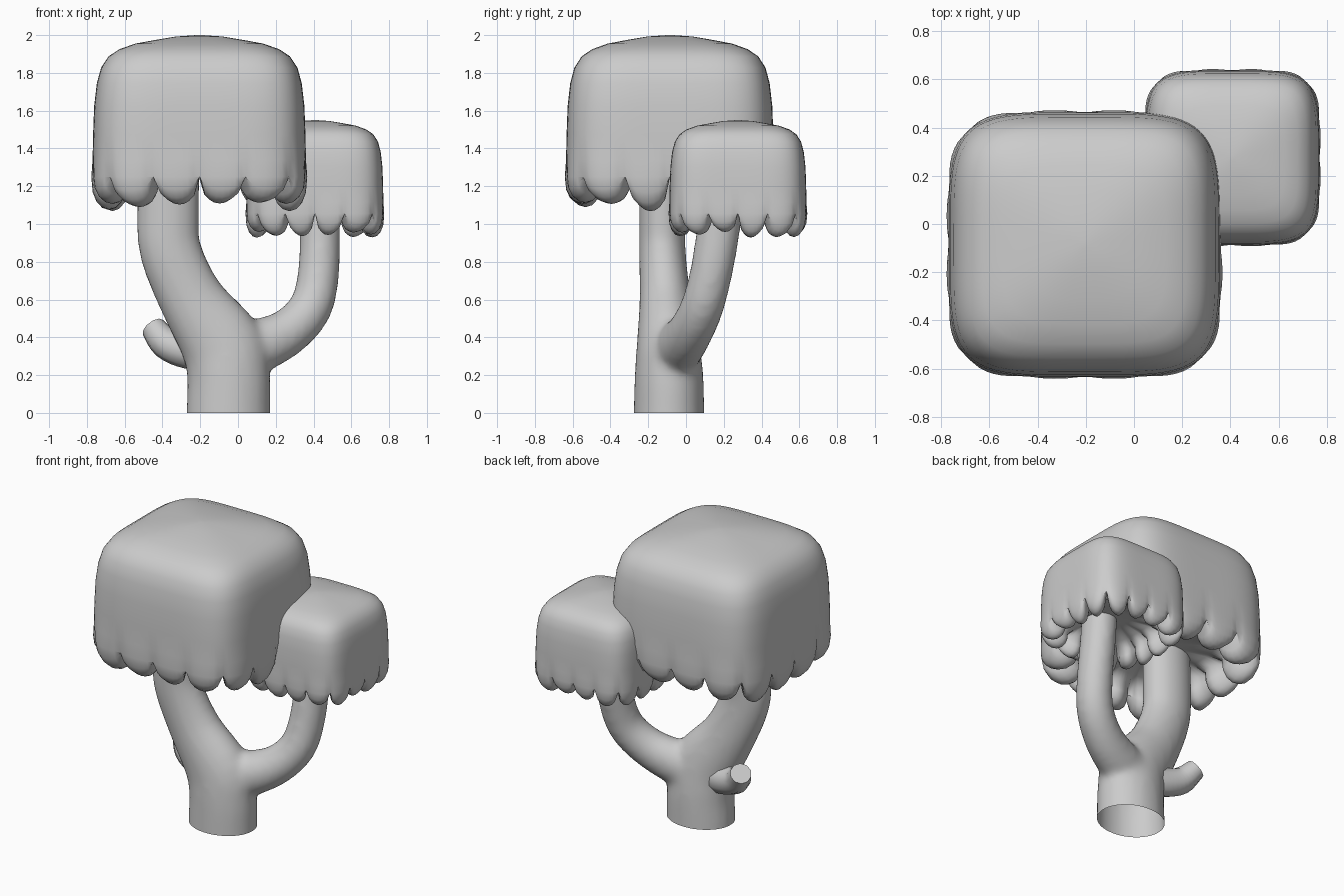
import bpy, bmesh, math, random
from mathutils import Vector

if "Cube" in bpy.data.objects:
    bpy.data.objects.remove(bpy.data.objects["Cube"])

random.seed(4)
grey = bpy.data.materials.new("plain grey")
grey.diffuse_color = (0.6, 0.6, 0.6, 1)
grey.use_nodes = True
grey.node_tree.nodes["Principled BSDF"].inputs["Base Color"].default_value = grey.diffuse_color


def finish(bm, name, angle=60):
    bmesh.ops.recalc_face_normals(bm, faces=bm.faces)
    mesh = bpy.data.meshes.new(name)
    bm.to_mesh(mesh)
    bm.free()
    mesh.materials.append(grey)
    ob = bpy.data.objects.new(name, mesh)
    bpy.context.collection.objects.link(ob)
    bpy.ops.object.select_all(action='DESELECT')
    ob.select_set(True)
    bpy.context.view_layer.objects.active = ob
    bpy.ops.object.shade_smooth_by_angle(angle=math.radians(angle))
    return ob


def loft(bm, rings):
    loops = [[bm.verts.new(p) for p in ring] for ring in rings]
    n = len(loops[0])
    for a, b in zip(loops, loops[1:]):
        for i in range(n):
            bm.faces.new((a[i], a[(i + 1) % n], b[(i + 1) % n], b[i]))
    bm.faces.new(loops[0])
    bm.faces.new(loops[-1])


def smooth_path(keys, steps=4):
    """Catmull-Rom interpolation of (x, y, z, radius, depth radius) keys."""
    pts = [Vector(k) for k in keys]
    pts = [pts[0] * 2 - pts[1]] + pts + [pts[-1] * 2 - pts[-2]]
    out = []
    for a, b, c, d in zip(pts, pts[1:], pts[2:], pts[3:]):
        for s in range(steps):
            t = s / steps
            out.append(0.5 * (2 * b + (c - a) * t + (2 * a - 5 * b + 4 * c - d) * t * t
                              + (3 * b - a - 3 * c + d) * t ** 3))
    return out + [pts[-2]]


def limb(bm, keys, sides=16):
    path = smooth_path(keys)
    rings = []
    for i, p in enumerate(path):
        d = (path[min(i + 1, len(path) - 1)].xyz - path[max(i - 1, 0)].xyz).normalized()
        v = (Vector((0, 1, 0)) - d * d.y).normalized()
        u = v.cross(d)
        rings.append([p.xyz + u * p[3] * math.cos(a) + v * p[4] * math.sin(a)
                      for a in (math.tau * k / sides for k in range(sides))])
    loft(bm, rings)


# Trunk sweeping into the left branch, with a right branch curving up and back
bm = bmesh.new()
limb(bm, [(-0.05, -0.09, -0.1, 0.226, 0.19), (-0.05, -0.09, 0.0, 0.224, 0.188),
          (-0.05, -0.09, 0.2, 0.22, 0.182), (-0.085, -0.095, 0.36, 0.22, 0.167),
          (-0.245, -0.11, 0.6, 0.175, 0.137), (-0.355, -0.125, 0.85, 0.165, 0.124),
          (-0.37, -0.125, 1.05, 0.165, 0.124), (-0.36, -0.125, 1.4, 0.163, 0.124)], 24)
limb(bm, [(-0.08, -0.07, 0.3, 0.13, 0.13), (0.08, -0.04, 0.345, 0.145, 0.13),
          (0.26, 0.02, 0.425, 0.125, 0.12), (0.385, 0.085, 0.56, 0.115, 0.114),
          (0.427, 0.135, 0.75, 0.11, 0.113), (0.435, 0.175, 1.0, 0.107, 0.116),
          (0.435, 0.19, 1.2, 0.107, 0.116)], 24)
trunk = finish(bm, "trunk_and_branches")

# Fuse the limbs into one smooth skin, then open the base
mod = trunk.modifiers.new("fuse", 'REMESH')
mod.mode, mod.voxel_size, mod.use_smooth_shade = 'VOXEL', 0.022, True
mod = trunk.modifiers.new("blend", 'SMOOTH')
mod.factor, mod.iterations = 0.5, 9
for m in list(trunk.modifiers):
    if m.name in ("fuse", "blend"):
        bpy.ops.object.modifier_apply(modifier=m.name)
bm = bmesh.new()
bm.from_mesh(trunk.data)
bmesh.ops.bisect_plane(bm, geom=bm.verts[:] + bm.edges[:] + bm.faces[:],
                       plane_co=(0, 0, 0), plane_no=(0, 0, 1), clear_inner=True)
for f in bm.faces:
    f.smooth = True
bm.to_mesh(trunk.data)
bm.free()

# Cut-off stub with an elbow, leaning backward
bm = bmesh.new()
limb(bm, [(-0.15, -0.05, 0.33, 0.1, 0.085), (-0.27, -0.03, 0.33, 0.095, 0.085),
          (-0.38, 0.0, 0.37, 0.085, 0.08), (-0.45, 0.055, 0.452, 0.066, 0.068)], 10)
finish(bm, "branch_stub", 50)


def square_round(a, n):
    c, s = math.cos(a), math.sin(a)
    r = (abs(c) ** n + abs(s) ** n) ** (-1 / n)
    return Vector((c * r, s * r))


# Crown dome: (radius fraction, height fraction, squareness)
PROFILE = [(0.03, 1.0, 2), (0.22, 0.99, 2.5), (0.42, 0.965, 3), (0.6, 0.94, 4), (0.75, 0.9, 4.3),
           (0.85, 0.85, 4.5), (0.92, 0.77, 4.5), (0.96, 0.66, 4.5), (0.985, 0.5, 4.5),
           (0.995, 0.3, 4.5), (1.0, 0.12, 4.5)]
PER_LOBE, N = 8, 4.5


def crown(name, cx, cy, hx, hy, z0, z1, lobes, drop):
    # Rim angles spaced evenly by length
    angles = [math.tau * k / 1440 for k in range(1441)]
    dense = [square_round(a, N) for a in angles]
    lengths = [0]
    for a, b in zip(dense, dense[1:]):
        lengths.append(lengths[-1] + (b - a).length)
    count, j, rim = lobes * PER_LOBE, 0, []
    for k in range(count):
        while lengths[j] < lengths[-1] * k / count:
            j += 1
        rim.append(angles[j])
    drops = [drop * random.uniform(0.85, 1.2) for _ in range(lobes)]
    thick = 0.75 * lengths[-1] / lobes

    def ring(f, z, n):
        return [(cx + p.x * hx * f, cy + p.y * hy * f, z)
                for p in (square_round(a, n) for a in rim)]

    rings = [ring(f, z0 + (z1 - z0) * h, n) for f, h, n in PROFILE]
    # Scalloped skirt rolling under and back up
    for step in range(9):
        phi = math.pi * step / 8
        row = []
        for k, a in enumerate(rim):
            t = 2 * (k % PER_LOBE) / PER_LOBE - 1
            s = (1 - t * t) ** 0.5
            depth = thick * (0.1 * (1 - s) + (0.25 + 0.75 * s) * (1 - math.cos(phi)) / 2)
            p = square_round(a, N) * (1.012 - depth)
            low = drops[k // PER_LOBE] * s * math.sin(phi) ** 0.8 if 0 < step < 8 else 0
            row.append((cx + p.x * hx, cy + p.y * hy, z0 - low))
        rings.append(row)
    # Shallow hollow underside
    rings += [ring(0.6, z0 + 0.04, 4), ring(0.25, z0 + 0.06, 3)]
    bm = bmesh.new()
    loft(bm, rings)
    finish(bm, name, 70)


# Foliage
crown("large_crown", -0.205, -0.085, 0.565, 0.55, 1.25, 2.0, 16, 0.155)
crown("small_crown", 0.407, 0.275, 0.363, 0.363, 1.055, 1.55, 16, 0.11)
